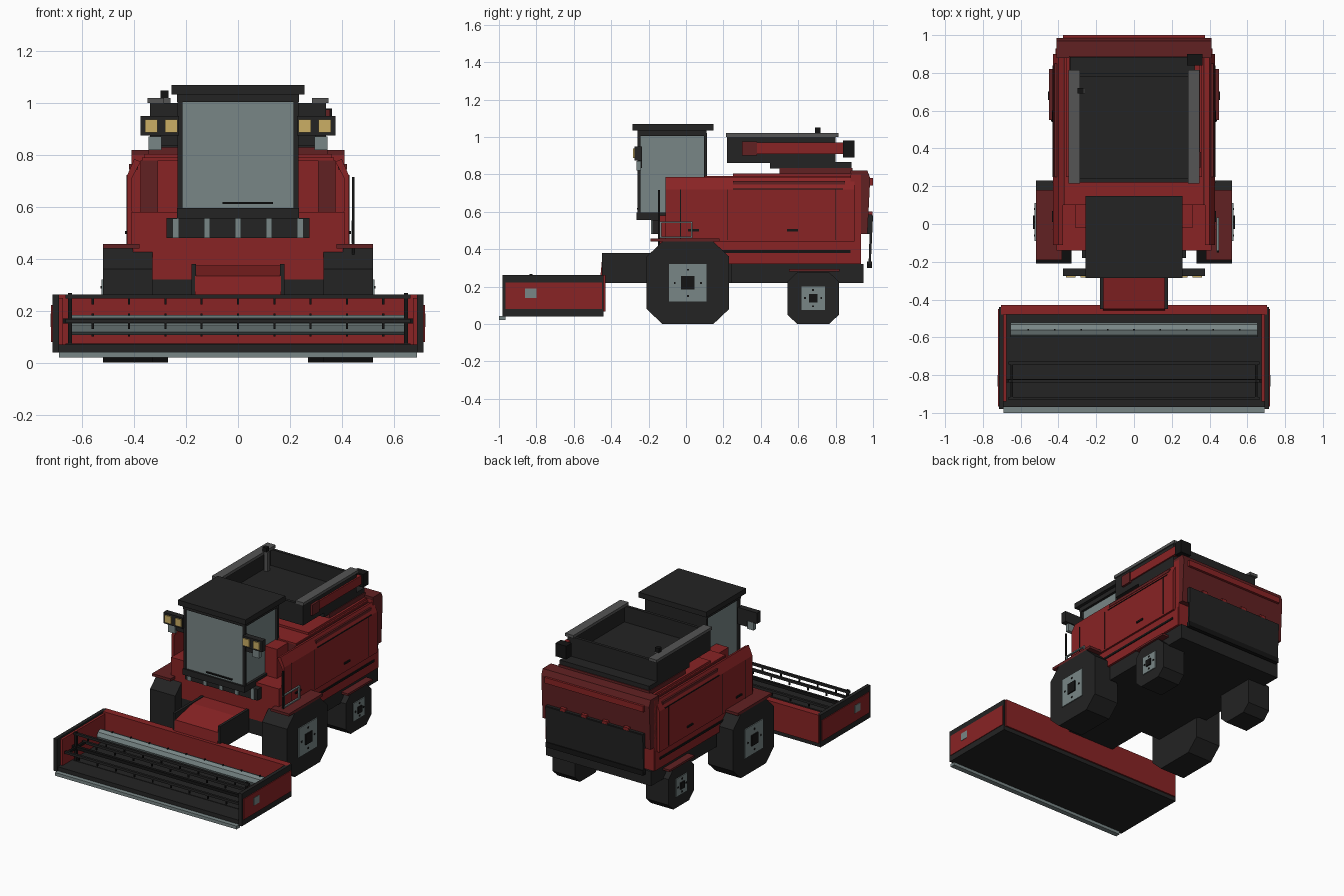
import bpy, bmesh, math

if "Cube" in bpy.data.objects:
    bpy.data.objects.remove(bpy.data.objects["Cube"])


def material(name, r, g, b):
    m = bpy.data.materials.new(name)
    m.use_nodes = True
    m.diffuse_color = (r, g, b, 1)
    m.node_tree.nodes["Principled BSDF"].inputs["Base Color"].default_value = (r, g, b, 1)
    return m


red = material("red paint", .25, .017, .018)
maroon = material("dark red paint", .12, .015, .016)
dark = material("charcoal", .017, .017, .017)
black = material("black", .007, .007, .007)
steel = material("pale steel", .19, .24, .24)
grey = material("mid grey", .09, .09, .09)
amber = material("amber lamp", .6, .43, .13)


def finish(name, mat, bm):
    bmesh.ops.recalc_face_normals(bm, faces=bm.faces)
    me = bpy.data.meshes.new(name)
    bm.to_mesh(me)
    bm.free()
    me.materials.append(mat)
    ob = bpy.data.objects.new(name, me)
    bpy.context.collection.objects.link(ob)
    return ob


def prism(name, mat, profile, span, axis="x", pair=False):
    """Extrude a profile along x (points are y, z) or along y (points are x, z)."""
    for sign, tag in ((1, "_left"), (-1, "_right")) if pair else ((1, ""),):
        bm = bmesh.new()
        rings = []
        for s in span:
            pts = [(s, a, z) if axis == "x" else (a, s, z) for a, z in profile]
            rings.append([bm.verts.new((sign * x, y, z)) for x, y, z in pts])
        a, b = rings
        bm.faces.new(a)
        bm.faces.new(b[::-1])
        for i in range(len(a)):
            bm.faces.new((a[i - 1], a[i], b[i], b[i - 1]))
        finish(name + tag, mat, bm)


def box(name, mat, xs, ys, zs, pair=False):
    (y0, y1), (z0, z1) = ys, zs
    prism(name, mat, [(y0, z0), (y1, z0), (y1, z1), (y0, z1)], xs, "x", pair)


def wide(name, mat, half, ys, zs):
    box(name, mat, (-half, half), ys, zs)


# Wheels: chamfered block tyres with square hubs
def wheel(name, y, r, inner, outer, hub):
    c, f = r * .62, r * .64
    outline = [(-c, 0), (c, 0), (r, r - f), (r, r + f), (c, 2 * r), (-c, 2 * r), (-r, r + f), (-r, r - f)]
    prism(name + "_tyre", dark, [(y + a, z) for a, z in outline], (inner, outer), "x", True)
    for part, mat, h, t in (("_rim", steel, hub, .006), ("_hub", black, hub * .36, .014)):
        box(name + part, mat, (outer - .01, outer + t), (y - h, y + h), (r - h, r + h), True)
    for k in range(4):
        a = k * math.pi / 2
        py, pz = y + hub * .7 * math.cos(a), r + hub * .7 * math.sin(a)
        box(name + "_bolt", black, (outer, outer + .01), (py - .005, py + .005), (pz - .005, pz + .005), True)


wheel("front_wheel", .01, .22, .33, .52, .1)
wheel("rear_wheel", .68, .138, .27, .44, .062)
box("front_fender", maroon, (.38, .52), (-.19, .18), (.44, .458), True)
box("rear_fender", maroon, (.3, .45), (.55, .82), (.28, .294), True)

# Chassis and main body
wide("front_chassis", dark, .34, (-.14, .3), (.22, .32))
wide("rear_chassis", dark, .4, (.24, .95), (.22, .32))
prism("lower_body", red, [(-.385, .32), (.385, .32), (.41, .46), (.41, .58), (-.41, .58), (-.41, .46)], (-.14, .93), "y")
wide("upper_body", maroon, .375, (.1, .92), (.58, .78))
wide("body_deck", red, .37, (.1, .92), (.775, .79))
wide("cab_rear_block", red, .31, (-.02, .3), (.58, .78))
wide("deck_step", red, .36, (.25, .9), (.785, .805))
wide("deck_riser", maroon, .345, (.5, .89), (.8, .835))

# Side panels leaning in at the top
prism("side_panel", red, [(.405, .44), (.428, .44), (.428, .72), (.4, .785), (.375, .775), (.41, .71)], (-.11, .9), "y", True)
box("side_skirt", red, (.37, .415), (-.11, .93), (.32, .45), True)
box("skirt_stripe", black, (.41, .42), (.05, .88), (.38, .395), True)
for y in (-.03, .22, .8):
    box("panel_seam", black, (.425, .4305), (y - .002, y + .002), (.45, .72), True)
box("panel_top_seam", black, (.425, .4305), (.25, .84), (.718, .724), True)
for y in (.04, .57):
    box("panel_handle", black, (.425, .435), (y - .03, y + .03), (.495, .507), True)
box("panel_rib", maroon, (.385, .42), (.25, .85), (.745, .765), True)

# Rear hood and hanging flap
wide("rear_corner_block", red, .41, (.88, .935), (.32, .8))
prism("rear_hood", maroon, [(.88, .82), (.97, .82), (.985, .78), (.97, .48), (.9, .48)], (-.41, .41))
wide("hood_ridge", red, .375, (.95, 1), (.74, .78))
prism("rear_flap", dark, [(.985, .58), (1, .58), (.988, .32), (.976, .32)], (-.37, .37))
wide("flap_top_strip", dark, .37, (.94, .995), (.48, .585))
wide("flap_foot", black, .37, (.968, .995), (.3, .335))
for x in (-.24, -.08, .08, .24):
    box("rear_marker", red, (x - .02, x + .02), (.96, .998), (.58, .6))

# Grain tank, open at the top
wide("tank_base", dark, .34, (.45, .885), (.83, .865))
wide("tank_floor", dark, .335, (.22, .8), (.86, .89))
box("tank_side_wall", dark, (.3, .34), (.22, .8), (.86, 1), True)
for y in (.22, .78):
    wide("tank_end_wall", dark, .3, (y, y + .02), (.86, 1))
box("tank_rail", grey, (.285, .348), (.215, .815), (1, 1.02), True)
box("unloading_tube", red, (.32, .35), (.38, .85), (.91, .97))
box("tube_band", maroon, (.33, .355), (.3, .38), (.9, .975))
box("tube_spout", black, (.28, .362), (.84, .9), (.89, .98))
box("beacon_post", grey, (-.285, -.26), (.69, .72), (.89, 1.02))
box("beacon", black, (-.298, -.268), (.69, .72), (1.01, 1.05))

# Cab
wide("cab_glass", steel, .218, (-.252, .1), (.59, 1.01))
wide("cab_sill", dark, .235, (-.265, .11), (.555, .597))
wide("cab_header", dark, .235, (-.26, .11), (1.004, 1.036))
for y in (-.258, .095):
    box("cab_pillar", dark, (.214, .234), (y, y + .016), (.58, 1.02), True)
wide("cab_back", dark, .22, (.095, .112), (.58, 1.02))
wide("cab_roof", dark, .257, (-.285, .147), (1.034, 1.07))
box("wiper", black, (-.06, .135), (-.262, -.25), (.612, .62))
wide("front_bumper", dark, .275, (-.18, -.13), (.48, .557))
for i in range(-2, 3):
    x = i * .12
    box("bumper_stripe", steel, (x - .012, x + .012), (-.186, -.17), (.48, .556))

# Lamp clusters and mirrors
box("lamp_housing", dark, (.228, .375), (-.275, -.235), (.875, .95), True)
for x in (.258, .335):
    box("lamp", amber, (x - .024, x + .024), (-.283, -.27), (.887, .937), True)
box("mirror_arm", dark, (.225, .3), (-.25, -.235), (.835, .875), True)
box("mirror", steel, (.295, .345), (-.265, -.24), (.82, .872), True)

# Boarding rail
box("rail_post", black, (.44, .45), (-.15, -.14), (.39, .715))
for z in (.46, .54):
    box("rail_bar", steel, (.438, .45), (-.15, .035), (z, z + .008))
for y in (-.14, .027):
    box("rail_upright", steel, (.438, .45), (y, y + .008), (.46, .545))

# Feeder house
prism("feeder_slope", red, [(-.46, .23), (-.12, .23), (-.12, .375), (-.26, .375), (-.45, .335)], (-.165, .165))
box("feeder_side", dark, (.162, .18), (-.45, -.12), (.22, .38), True)
wide("feeder_floor", dark, .17, (-.45, -.12), (.22, .235))

# Header trough
wide("header_floor", dark, .7, (-.97, -.44), (.04, .07))
wide("header_back", red, .705, (-.478, -.43), (.068, .262))
box("header_end", dark, (.69, .715), (-.98, -.44), (.04, .262), True)
box("header_end_panel", red, (.71, .72), (-.965, -.45), (.08, .222), True)
box("header_end_lining", red, (.675, .692), (-.94, -.46), (.07, .25), True)
box("header_badge_plate", steel, (.715, .723), (-.86, -.8), (.138, .19), True)
wide("cutter_bar", steel, .69, (-1, -.965), (.02, .042))
prism("feed_auger", steel, [(-.56 + .038 * math.cos(a * math.pi / 4), .145 + .038 * math.sin(a * math.pi / 4))
                            for a in range(8)], (-.655, .655))
for i in range(-4, 5):
    x = i * .14
    box("auger_finger", black, (x - .004, x + .004), (-.565, -.555), (.1, .19))

# Reel: four tined bars around a shaft
wide("reel_shaft", black, .68, (-.84, -.82), (.15, .17))
for k in range(4):
    a = k * math.pi / 2
    y, z = -.83 + .095 * math.cos(a), .16 + .095 * math.sin(a)
    wide("reel_bar", dark, .665, (y - .008, y + .008), (z - .008, z + .008))
    for i in range(-4, 5):
        x = i * .14
        box("reel_tine", black, (x - .004, x + .004), (y - .005, y + .005), (max(z - .03, .05), z))
box("reel_spoke_upright", black, (.64, .655), (-.838, -.822), (.06, .268), True)
box("reel_spoke_level", black, (.64, .655), (-.925, -.735), (.152, .168), True)
